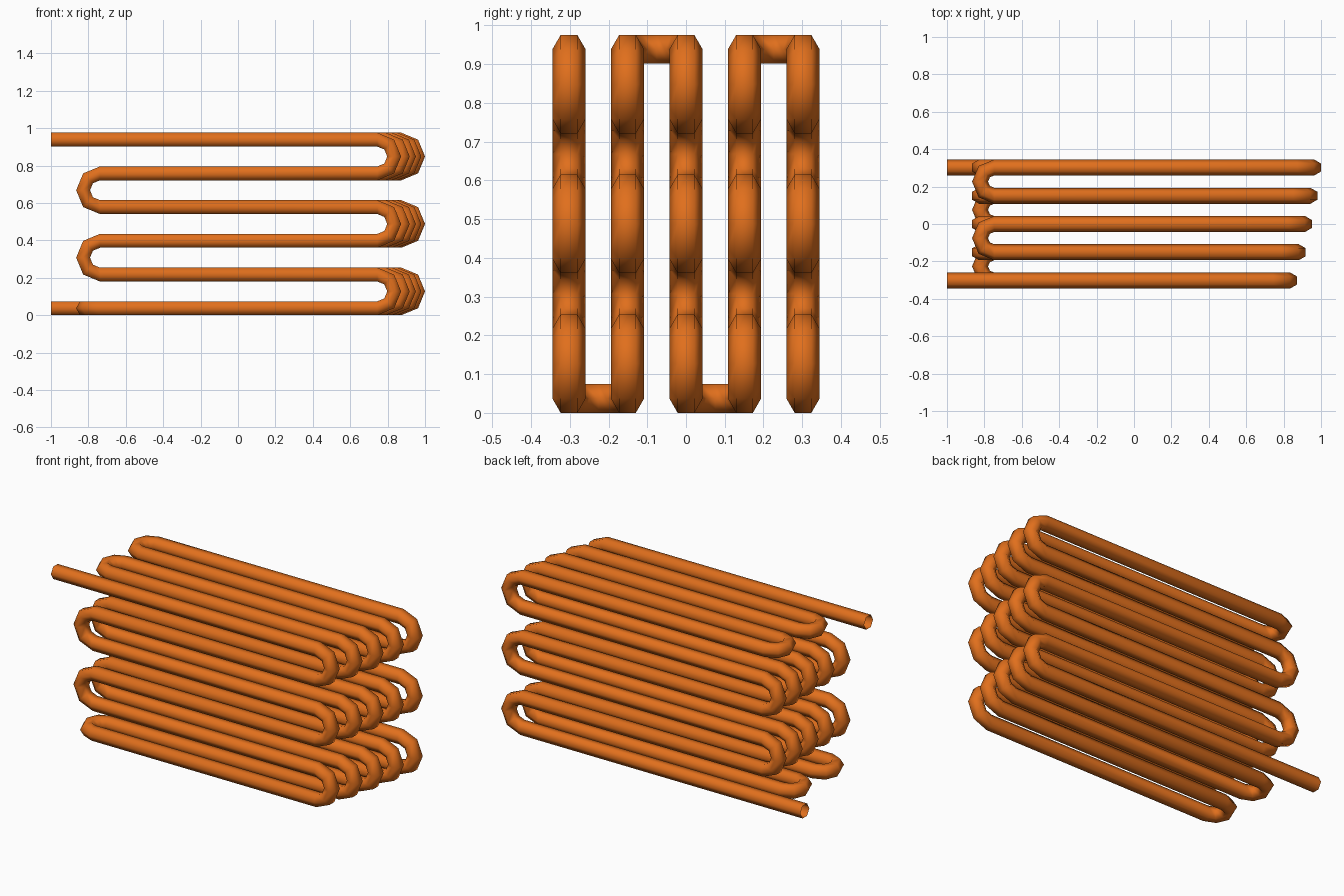
import bpy, bmesh
from math import sin, cos, pi, radians
from mathutils import Vector

if "Cube" in bpy.data.objects:
    bpy.data.objects.remove(bpy.data.objects["Cube"])

R = 0.0428                      # hexagonal tube radius
Z0, DZ, DY = 0.037, 0.1803, 0.151
TIPS = [0.872, 0.918, 0.951, 0.98, 1.0]   # right-hand reach of each layer
RUNS = 6
X, Y, Z = Vector((1, 0, 0)), Vector((0, 1, 0)), Vector((0, 0, 1))

path = []                       # (point, tangent) pairs along the centre line


def turn(p, heading, side, r, steps=4):
    """Half-circle bend starting at p, moving towards side."""
    for s in range(steps + 1):
        a = pi * s / steps
        path.append((p + heading * r * sin(a) + side * r * (1 - cos(a)),
                     heading * cos(a) + side * sin(a)))


# Serpentine centre line, layer by layer from front to back
path.append((Vector((-1, -2 * DY, Z0 + 5 * DZ)), X))
for i, tip in enumerate(TIPS):
    y = (i - 2) * DY
    down = i % 2 == 0
    vertical = -Z if down else Z
    for k in range(RUNS):
        z = Z0 + DZ * (RUNS - 1 - k if down else k)
        if k % 2 == 0:          # right-hand bend
            turn(Vector((tip - DZ / 2 - 0.037, y, z)), X, vertical, DZ / 2)
        elif k < RUNS - 1:      # left-hand bend
            turn(Vector((-0.738, y, z)), -X, vertical, DZ / 2)
        elif i < len(TIPS) - 1:  # link to the next layer
            turn(Vector((-0.7475, y, z)), -X, Y, DY / 2)
path.append((Vector((-1, 2 * DY, Z0)), -X))

# Sweep a hexagon along the path, carrying the frame without twist
bm = bmesh.new()
u, prev_t, prev = Y.copy(), X, None
for p, t in path:
    u = prev_t.rotation_difference(t) @ u
    u = (u - t * u.dot(t)).normalized()
    v = t.cross(u)
    ring = [bm.verts.new(p + R * (u * cos(radians(60 * n)) + v * sin(radians(60 * n))))
            for n in range(6)]
    if prev:
        for n in range(6):
            m = (n + 1) % 6
            bm.faces.new((prev[n], prev[m], ring[m], ring[n]))
    prev, prev_t = ring, t
bmesh.ops.recalc_face_normals(bm, faces=bm.faces)
for f in bm.faces:
    f.smooth = True

mesh = bpy.data.meshes.new("coil_tube")
bm.to_mesh(mesh)
bm.free()
tube = bpy.data.objects.new("coil_tube", mesh)
bpy.context.collection.objects.link(tube)

mat = bpy.data.materials.new("copper_orange")
mat.diffuse_color = (0.75, 0.16, 0.012, 1)
mat.use_nodes = True
mat.node_tree.nodes["Principled BSDF"].inputs["Base Color"].default_value = mat.diffuse_color
mesh.materials.append(mat)
